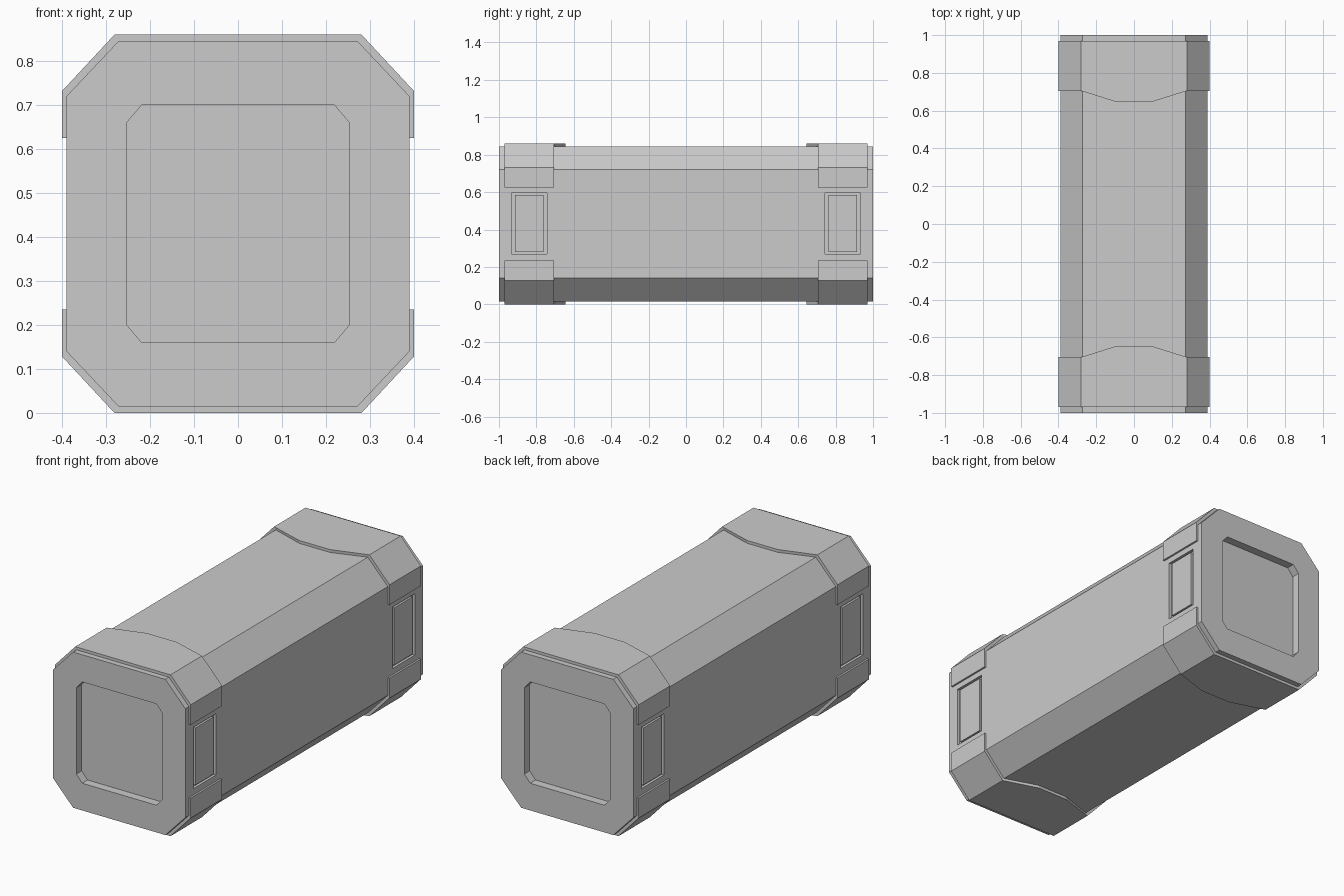
import bpy, bmesh

if "Cube" in bpy.data.objects:
    bpy.data.objects.remove(bpy.data.objects["Cube"])

H = 0.86  # total height


def make_object(name, verts, faces):
    bm = bmesh.new()
    vs = [bm.verts.new(v) for v in verts]
    for f in faces:
        bm.faces.new([vs[i] for i in f])
    bmesh.ops.recalc_face_normals(bm, faces=bm.faces)
    mesh = bpy.data.meshes.new(name)
    bm.to_mesh(mesh)
    bm.free()
    ob = bpy.data.objects.new(name, mesh)
    bpy.context.collection.objects.link(ob)
    return ob


def loft(name, rings):
    """Bridge equal-sized closed rings and cap both ends."""
    n = len(rings[0])
    faces = [list(range(n)), list(range((len(rings) - 1) * n, len(rings) * n))]
    for r in range(len(rings) - 1):
        for i in range(n):
            j = (i + 1) % n
            faces.append([r * n + i, r * n + j, (r + 1) * n + j, (r + 1) * n + i])
    return make_object(name, [v for ring in rings for v in ring], faces)


def octagon(y, hx, hz, cx, cz):
    """Chamfered rectangle in the xz plane, centred on mid height."""
    q = [(hx - cx, -hz), (hx, -hz + cz), (hx, hz - cz), (hx - cx, hz)]
    pts = q + [(-x, z) for x, z in reversed(q)]
    return [(x, y, z + H / 2) for x, z in pts]


def box(name, x0, x1, y0, y1, z0, z1):
    return loft(name, [[(x, y0, z0), (x, y1, z0), (x, y1, z1), (x, y0, z1)]
                       for x in (x0, x1)])


# Main body: octagonal prism with a recess in each end
outer = (0.39, 0.415, 0.118, 0.125)
recess = (0.253, 0.27, 0.034, 0.04)
body = loft("body", [octagon(-0.955, *recess), octagon(-1, *recess),
                     octagon(-1, *outer), octagon(1, *outer),
                     octagon(1, *recess), octagon(0.955, *recess)])

# Corner guards: straps over top and bottom at both ends, with a central tongue
# each station: outer x, outer z, inner x, inner z, y of the inward edge
half = [(0.40, 0.625, 0.385, 0.625, 0.705),
        (0.40, 0.732, 0.385, 0.718, 0.705),
        (0.281, H, 0.268, 0.84, 0.705),
        (0.09, H, 0.09, 0.84, 0.645)]
stations = half + [(-a, b, -c, d, e) for a, b, c, d, e in reversed(half)]
for end, sy in (("front", -1), ("back", 1)):
    for level in ("top", "bottom"):
        rings = []
        for ox, oz, ix, iz, y in stations:
            if level == "bottom":
                oz, iz = H - oz, H - iz
            rings.append([(ox, sy * 0.97, oz), (ox, sy * y, oz),
                          (ix, sy * y, iz), (ix, sy * 0.97, iz)])
        loft(f"{end}_{level}_guard", rings)

# Side panels: a shallow pocket in the body with a panel set inside it
for end, sy in (("front", -1), ("back", 1)):
    for side, sx in (("left", -1), ("right", 1)):
        ys = sorted((sy * 0.743, sy * 0.933))
        cutter = box("pocket_cutter", sx * 0.376, sx * 0.45, *ys, 0.268, 0.595)
        cutter.hide_render = True
        mod = body.modifiers.new("pocket", 'BOOLEAN')
        mod.operation = 'DIFFERENCE'
        mod.solver = 'EXACT'
        mod.object = cutter
        bpy.context.view_layer.objects.active = body
        bpy.ops.object.modifier_apply(modifier=mod.name)
        bpy.data.objects.remove(cutter, do_unlink=True)
        ys = sorted((sy * 0.762, sy * 0.914))
        box(f"{end}_{side}_panel", sx * 0.37, sx * 0.388, *ys, 0.279, 0.584)
